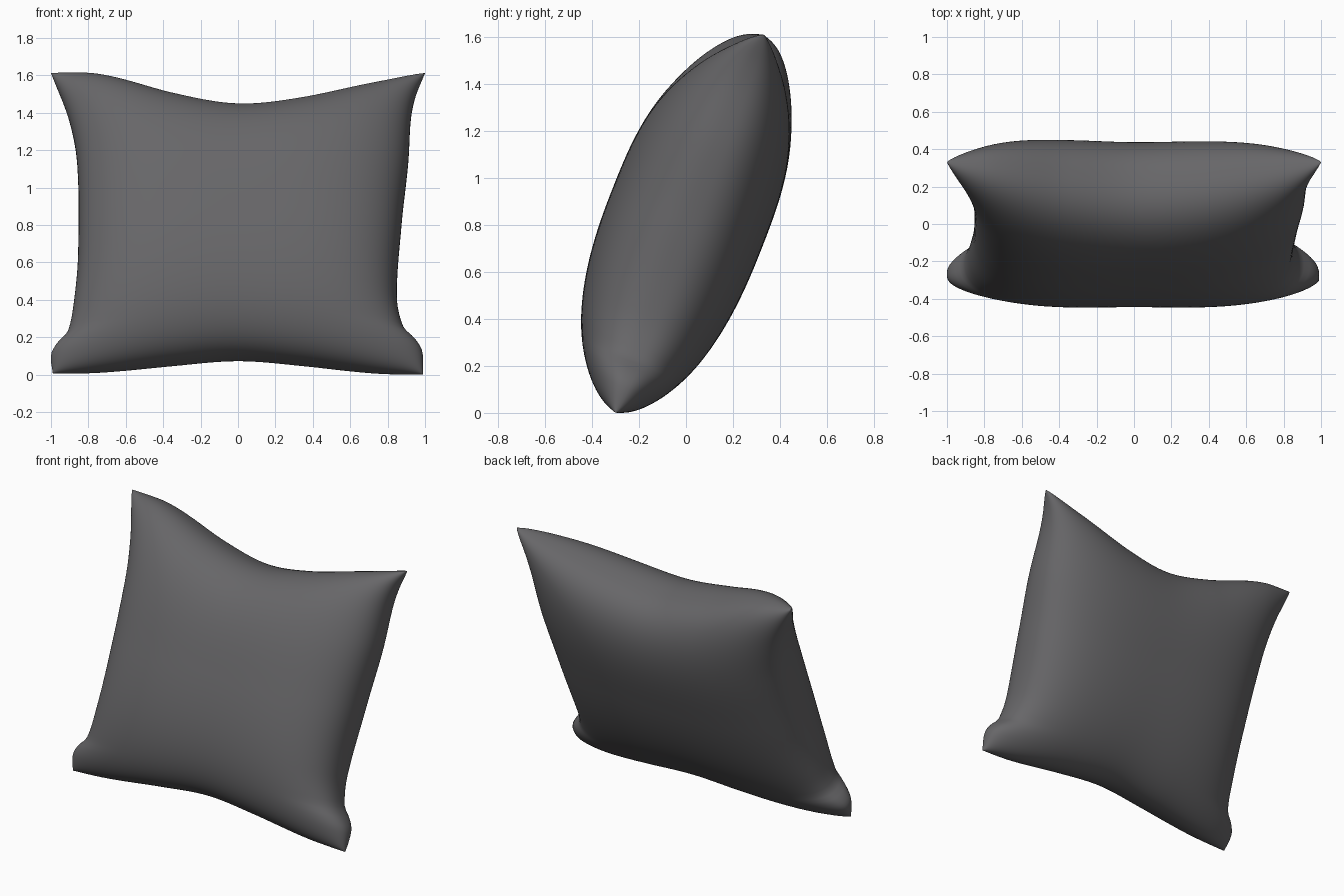
import bpy, bmesh, math
from mathutils import Vector

if "Cube" in bpy.data.objects:
    bpy.data.objects.remove(bpy.data.objects["Cube"])


def curve(points, x):
    """Smooth (Hermite) interpolation through a short list of points."""
    n = len(points)

    def slope(i):
        a, b = points[max(i - 1, 0)], points[min(i + 1, n - 1)]
        return (b[1] - a[1]) / (b[0] - a[0])

    for i in range(n - 1):
        (x0, y0), (x1, y1) = points[i], points[i + 1]
        if x <= x1 or i == n - 2:
            d = x1 - x0
            k = min(max((x - x0) / d, 0), 1)
            return (y0 * (1 + 2 * k) * (1 - k) ** 2 + slope(i) * d * k * (1 - k) ** 2
                    + y1 * k * k * (3 - 2 * k) + slope(i + 1) * d * k * k * (k - 1))


# Seam outline: half heights across the width, half widths up the height
TOP = [(-1, .865), (-.8, .845), (-.4, .725), (0, .66), (.4, .70), (.8, .80), (1, .865)]
BOTTOM = [(-1, .86), (-.8, .845), (-.4, .80), (0, .77), (.4, .80), (.8, .85), (1, .865)]
LEFT = [(-1, .99), (-.88, 1.0), (-.81, .97), (-.74, .915), (-.55, .88), (-.2, .855),
        (.4, .86), (.7, .905), (1, 1.0)]
RIGHT = [(-1, .99), (-.85, .985), (-.78, .95), (-.71, .89), (-.5, .85), (0, .875),
         (.4, .91), (.7, .925), (.85, .95), (1, 1.0)]

# Tilted frame of the leaning cushion
TILT = math.radians(21.4)
UP = Vector((0, math.sin(TILT), math.cos(TILT)))
FRONT = Vector((0, -math.cos(TILT), math.sin(TILT)))
CENTRE = Vector((0, .015, .805))


def cushion_point(s, t, side):
    width = curve(RIGHT if s > 0 else LEFT, t)
    u = s * (.87 + (width - .87) * abs(s) ** 3)
    v = t * curve(TOP if t > 0 else BOTTOM, s)
    depth = .36 if side > 0 else .325
    power = 3 if t > 0 else 2.3
    w = depth * (max(0, 1 - abs(s) ** 3.2) * max(0, 1 - abs(t) ** power)) ** .42
    return CENTRE + Vector((u, 0, 0)) + UP * v + FRONT * w * side


# Front and back panels joined along the seam
N = 72
bm = bmesh.new()
for side in (1, -1):
    rows = []
    for j in range(N + 1):
        t = math.sin(math.pi / 2 * (2 * j / N - 1))
        rows.append([bm.verts.new(cushion_point(math.sin(math.pi / 2 * (2 * i / N - 1)), t, side))
                     for i in range(N + 1)])
    for j in range(N):
        for i in range(N):
            bm.faces.new((rows[j][i], rows[j][i + 1], rows[j + 1][i + 1], rows[j + 1][i]))
bmesh.ops.remove_doubles(bm, verts=bm.verts, dist=.0003)
bmesh.ops.recalc_face_normals(bm, faces=bm.faces)
low = min(v.co.z for v in bm.verts)
bmesh.ops.translate(bm, verts=bm.verts, vec=(0, 0, -low))

mesh = bpy.data.meshes.new("cushion")
bm.to_mesh(mesh)
bm.free()
cushion = bpy.data.objects.new("cushion", mesh)
bpy.context.collection.objects.link(cushion)

# Dark grey fabric
fabric = bpy.data.materials.new("dark grey fabric")
fabric.diffuse_color = (.135, .133, .139, 1)
fabric.use_nodes = True
fabric.node_tree.nodes["Principled BSDF"].inputs["Base Color"].default_value = fabric.diffuse_color
mesh.materials.append(fabric)
for p in mesh.polygons:
    p.use_smooth = True
